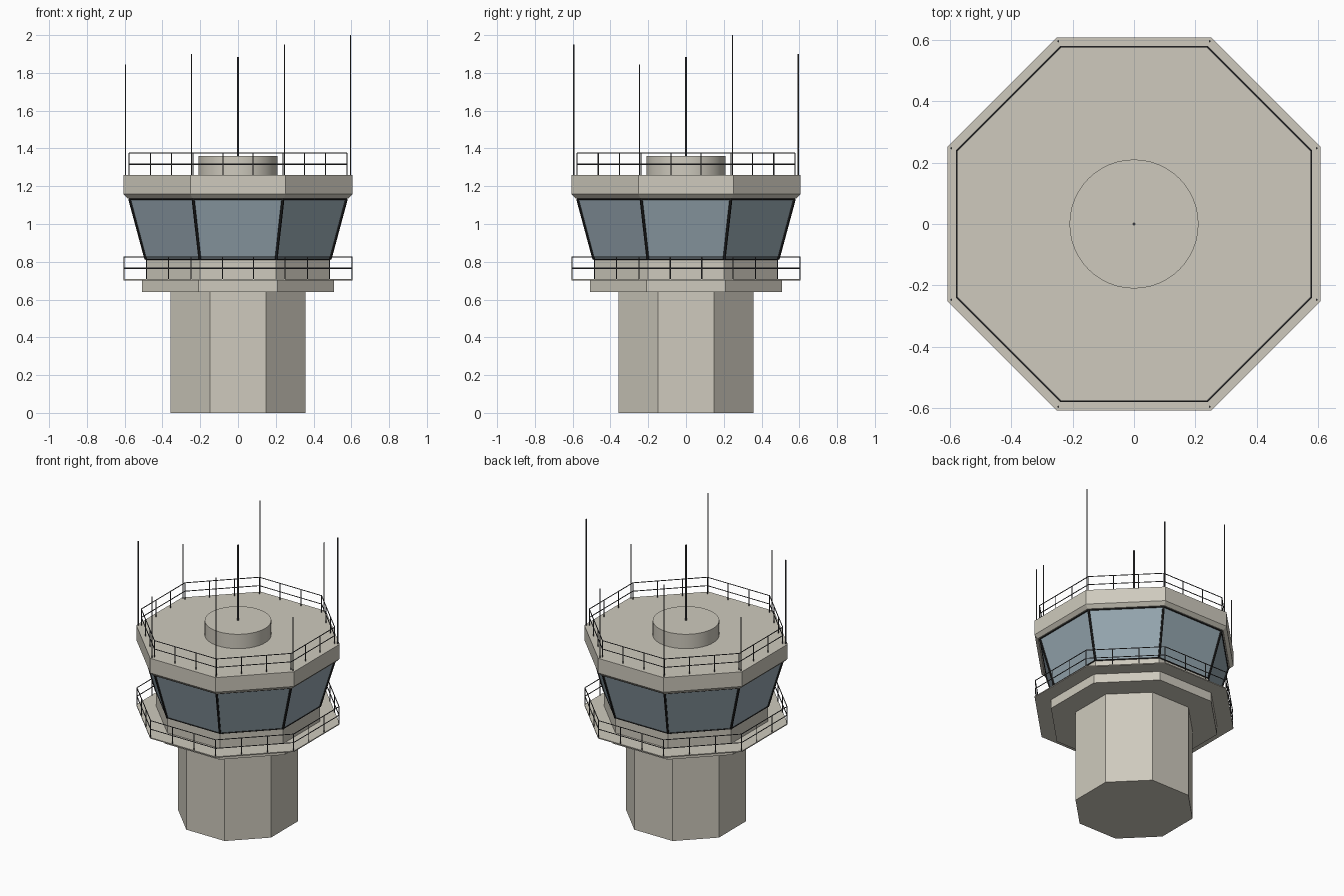
import bpy, bmesh, math
from mathutils import Vector

if "Cube" in bpy.data.objects:
    bpy.data.objects.remove(bpy.data.objects["Cube"])


def material(name, rgb):
    m = bpy.data.materials.new(name)
    m.diffuse_color = (*rgb, 1)
    m.use_nodes = True
    m.node_tree.nodes["Principled BSDF"].inputs["Base Color"].default_value = m.diffuse_color
    return m


CONCRETE = material("concrete", (0.62, 0.59, 0.51))
GLASS = material("glass", (0.30, 0.38, 0.43))
FRAME = material("black_frame", (0.015, 0.015, 0.015))
METAL = material("dark_metal", (0.07, 0.07, 0.075))


def finish(name, bm, mat):
    bmesh.ops.recalc_face_normals(bm, faces=bm.faces)
    mesh = bpy.data.meshes.new(name)
    bm.to_mesh(mesh)
    bm.free()
    ob = bpy.data.objects.new(name, mesh)
    mesh.materials.append(mat)
    bpy.context.collection.objects.link(ob)
    return ob


def octagon(apothem, z):
    """Eight corners with flat sides facing the axes."""
    r = apothem / math.cos(math.pi / 8)
    return [Vector((r * math.cos(a), r * math.sin(a), z))
            for a in (math.pi / 8 + k * math.pi / 4 for k in range(8))]


def prism(name, profile, mat):
    """Stack of octagons from (apothem, z) pairs, capped at both ends."""
    bm = bmesh.new()
    rings = [[bm.verts.new(p) for p in octagon(a, z)] for a, z in profile]
    for low, high in zip(rings, rings[1:]):
        for i in range(8):
            j = (i + 1) % 8
            bm.faces.new((low[i], low[j], high[j], high[i]))
    bm.faces.new(rings[0][::-1])
    bm.faces.new(rings[-1])
    return finish(name, bm, mat)


def add_rod(bm, p, q, radius, sides=6):
    d = q - p
    rot = d.to_track_quat('Z', 'Y').to_matrix().to_4x4()
    rot.translation = (p + q) / 2
    bmesh.ops.create_cone(bm, cap_ends=True, segments=sides, radius1=radius,
                          radius2=radius, depth=d.length, matrix=rot)


def railing(name, apothem, z0, z1):
    bm = bmesh.new()
    base = octagon(apothem, z0)
    mid, top = Vector((0, 0, (z1 - z0) / 2)), Vector((0, 0, z1 - z0))
    for i, p in enumerate(base):
        q = base[(i + 1) % 8]
        for lift in (mid, top):
            add_rod(bm, p + lift, q + lift, 0.003)
        for t in range(3):
            foot = p.lerp(q, t / 3)
            add_rod(bm, foot, foot + top, 0.003)
    finish(name, bm, METAL)


# Tower body
prism("shaft", [(0.357, 0), (0.357, 0.64)], CONCRETE)
prism("collar", [(0.507, 0.64), (0.507, 0.704)], CONCRETE)
prism("balcony_deck", [(0.607, 0.702), (0.607, 0.709)], CONCRETE)
prism("cab_base", [(0.488, 0.705), (0.488, 0.81)], CONCRETE)
prism("cab_windows", [(0.488, 0.81), (0.575, 1.138)], GLASS)
prism("roof", [(0.585, 1.135), (0.607, 1.158), (0.607, 1.26)], CONCRETE)

# Window frames along every pane edge
bm = bmesh.new()
low, high = octagon(0.488, 0.814), octagon(0.574, 1.133)
for i in range(8):
    j = (i + 1) % 8
    add_rod(bm, low[i], high[i], 0.008)
    add_rod(bm, low[i], low[j], 0.005)
    add_rod(bm, high[i], high[j], 0.005)
finish("window_frames", bm, FRAME)

# Balcony and roof railings
railing("balcony_railing", 0.603, 0.706, 0.825)
railing("roof_railing", 0.577, 1.258, 1.375)

# Round drum on the roof
bm = bmesh.new()
add_rod(bm, Vector((0, 0, 1.255)), Vector((0, 0, 1.36)), 0.21, 48)
drum = finish("roof_drum", bm, CONCRETE)
bpy.context.view_layer.objects.active = drum
drum.select_set(True)
bpy.ops.object.shade_smooth_by_angle(angle=math.radians(30))

# Centre mast and corner whip antennas, counter-clockwise from +x
bm = bmesh.new()
add_rod(bm, Vector((0, 0, 1.355)), Vector((0, 0, 1.885)), 0.005, 8)
finish("centre_mast", bm, METAL)
tips = (2.0, 1.74, 1.90, 1.635, 1.845, 1.685, 1.95, 1.635)
bm = bmesh.new()
for foot, tip in zip(octagon(0.595, 1.255), tips):
    add_rod(bm, foot, Vector((foot.x, foot.y, tip)), 0.0035)
finish("corner_antennas", bm, METAL)
